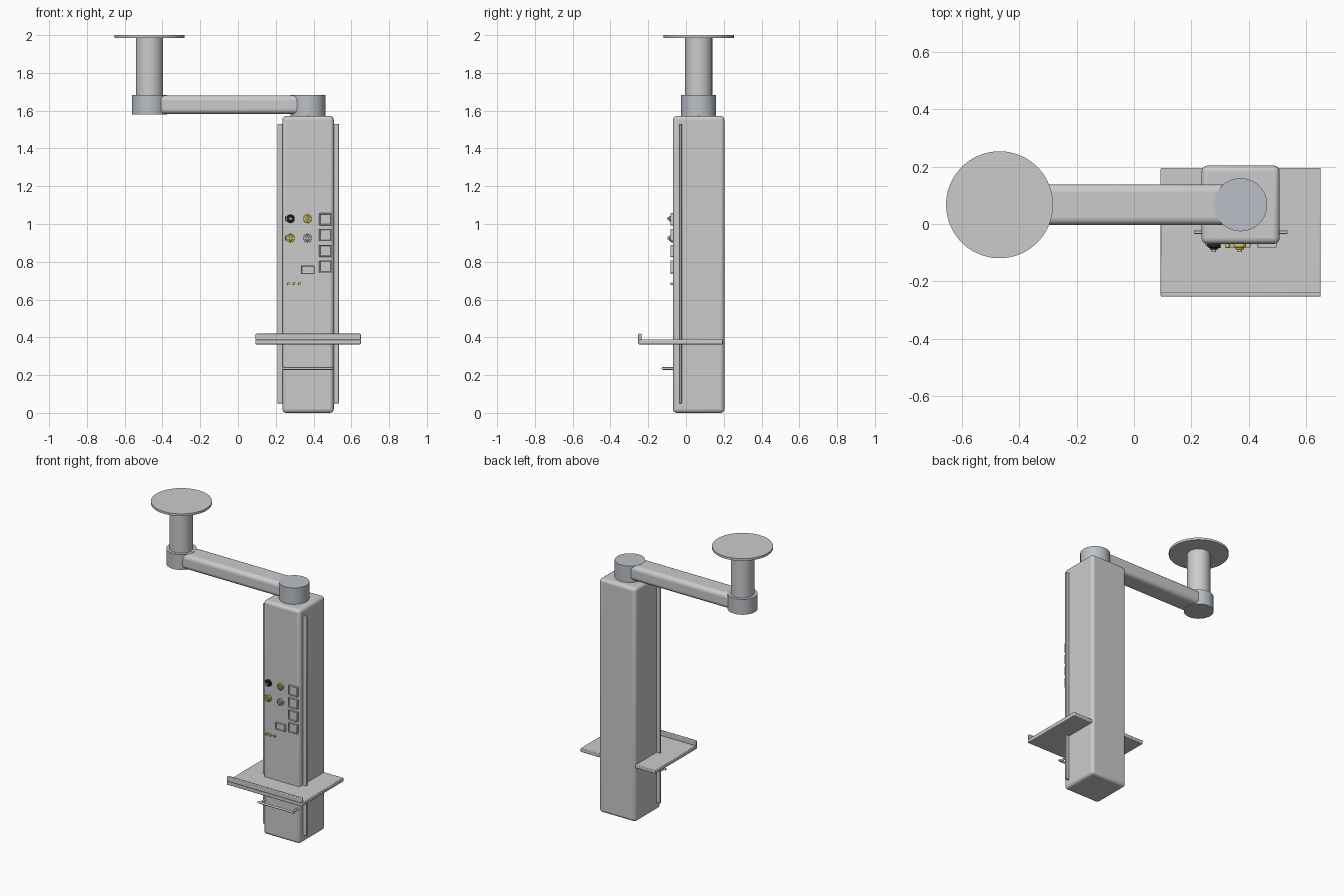
import bpy, bmesh, math
from mathutils import Vector

if "Cube" in bpy.data.objects:
    bpy.data.objects.remove(bpy.data.objects["Cube"])

CX, CY = 0.371, 0.067      # column axis
PX = -0.468                # ceiling mount axis
FRONT = CY - 0.136         # front face of column


def mat(name, col):
    m = bpy.data.materials.new(name)
    m.diffuse_color = (*col, 1)
    m.use_nodes = True
    m.node_tree.nodes["Principled BSDF"].inputs["Base Color"].default_value = m.diffuse_color
    return m


STEEL = mat("blue_grey", (0.50, 0.53, 0.57))
BLACK = mat("black", (0.02, 0.02, 0.02))
YELLOW = mat("yellow", (0.75, 0.62, 0.08))
SILVER = mat("silver", (0.55, 0.57, 0.6))


def finish(name, bm, material=None, bevel=0, segs=3):
    me = bpy.data.meshes.new(name)
    bm.to_mesh(me)
    bm.free()
    ob = bpy.data.objects.new(name, me)
    bpy.context.collection.objects.link(ob)
    if material:
        me.materials.append(material)
    if bevel:
        b = ob.modifiers.new("bevel", 'BEVEL')
        b.width, b.segments, b.limit_method = bevel, segs, 'ANGLE'
    bpy.ops.object.select_all(action='DESELECT')
    ob.select_set(True)
    bpy.context.view_layer.objects.active = ob
    bpy.ops.object.shade_smooth_by_angle(angle=math.radians(35))
    return ob


def box(name, lo, hi, material=None, bevel=0, segs=3):
    bm = bmesh.new()
    bmesh.ops.create_cube(bm, size=1)
    lo, hi = Vector(lo), Vector(hi)
    for v in bm.verts:
        v.co = (lo + hi) / 2 + v.co * (hi - lo)
    return finish(name, bm, material, bevel, segs)


def rod(name, p, q, r, material=None, n=64, bevel=0):
    """Cylinder between two points."""
    p, q = Vector(p), Vector(q)
    bm = bmesh.new()
    bmesh.ops.create_cone(bm, cap_ends=True, segments=n, radius1=r, radius2=r, depth=(q - p).length)
    rot = Vector((0, 0, 1)).rotation_difference(q - p).to_matrix()
    for v in bm.verts:
        v.co = rot @ v.co + (p + q) / 2
    return finish(name, bm, material, bevel, 2)


# ceiling mount and swing arm
rod("ceiling_plate", (PX, CY, 1.985), (PX, CY, 2.0), 0.186, n=96)
rod("ceiling_pole", (PX, CY, 1.67), (PX, CY, 1.99), 0.072)
rod("ceiling_joint", (PX, CY, 1.579), (PX, CY, 1.682), 0.0925, STEEL)
box("swing_arm", (PX + 0.03, CY - 0.071, 1.582), (CX - 0.03, CY + 0.071, 1.681), bevel=0.027, segs=5)
rod("column_joint", (CX, CY, 1.565), (CX, CY, 1.682), 0.0925, STEEL)

# column body and side rails
box("column", (CX - 0.136, FRONT, 0), (CX + 0.136, CY + 0.136, 1.572), bevel=0.02, segs=4)
for side, s in (("left", -1), ("right", 1)):
    xs = sorted((CX + s * 0.13, CX + s * 0.163))
    box(side + "_rail", (xs[0], -0.034, 0.05), (xs[1], -0.022, 1.53), bevel=0.003, segs=2)

# shelf with front lip
box("shelf", (0.093, -0.253, 0.363), (0.65, 0.195, 0.388), bevel=0.004, segs=2)
box("shelf_lip", (0.093, -0.253, 0.386), (0.65, -0.236, 0.419), bevel=0.004, segs=2)

# pull handle under the shelf
rod("handle_bar", (0.236, -0.123, 0.235), (0.504, -0.123, 0.235), 0.0068, n=16)
for side, x in (("left", 0.252), ("right", 0.49)):
    rod("handle_post_" + side, (x, -0.123, 0.235), (x, FRONT + 0.01, 0.235), 0.0068, n=16)

# gas outlets: flange, body, nozzle and release lever
outlets = [(0.278, 1.028, BLACK), (0.368, 1.028, YELLOW),
           (0.278, 0.925, YELLOW), (0.368, 0.925, SILVER)]
for i, (x, z, m) in enumerate(outlets):
    tag = f"gas_outlet_{i + 1}_"
    rod(tag + "flange", (x, FRONT + 0.003, z), (x, FRONT - 0.012, z), 0.022, m, 32, 0.002)
    rod(tag + "body", (x, FRONT, z), (x, FRONT - 0.02, z), 0.014, m, 24, 0.002)
    rod(tag + "nozzle", (x, FRONT, z), (x, FRONT - 0.028, z), 0.008, SILVER, 24)
    if x < 0.3:
        box(tag + "lever", (x - 0.03, FRONT - 0.008, z - 0.015), (x - 0.023, FRONT + 0.002, z + 0.015), bevel=0.001, segs=1)


# power sockets: bevelled plate with a recessed face
def socket(name, x, z, w, h):
    bm = bmesh.new()
    bmesh.ops.create_cube(bm, size=1)
    for v in bm.verts:
        v.co = Vector((x + v.co.x * w, FRONT - 0.004 + v.co.y * 0.018, z + v.co.z * h))
    bm.normal_update()
    face = [f for f in bm.faces if f.normal.y < -0.9]
    bmesh.ops.inset_region(bm, faces=face, thickness=0.006, depth=0)
    bmesh.ops.inset_region(bm, faces=face, thickness=0.002, depth=-0.006)
    finish(name, bm, None, 0.0015, 2)


for i in range(4):
    socket(f"power_socket_{i + 1}", 0.463, 1.025 - i * 0.0835, 0.066, 0.064)
socket("data_socket", 0.369, 0.758, 0.072, 0.045)

# small earth terminals
for i in range(3):
    x = 0.267 + i * 0.029
    rod(f"earth_terminal_{i + 1}", (x, FRONT + 0.003, 0.684), (x, FRONT - 0.014, 0.684), 0.007, YELLOW, 16, 0.001)
